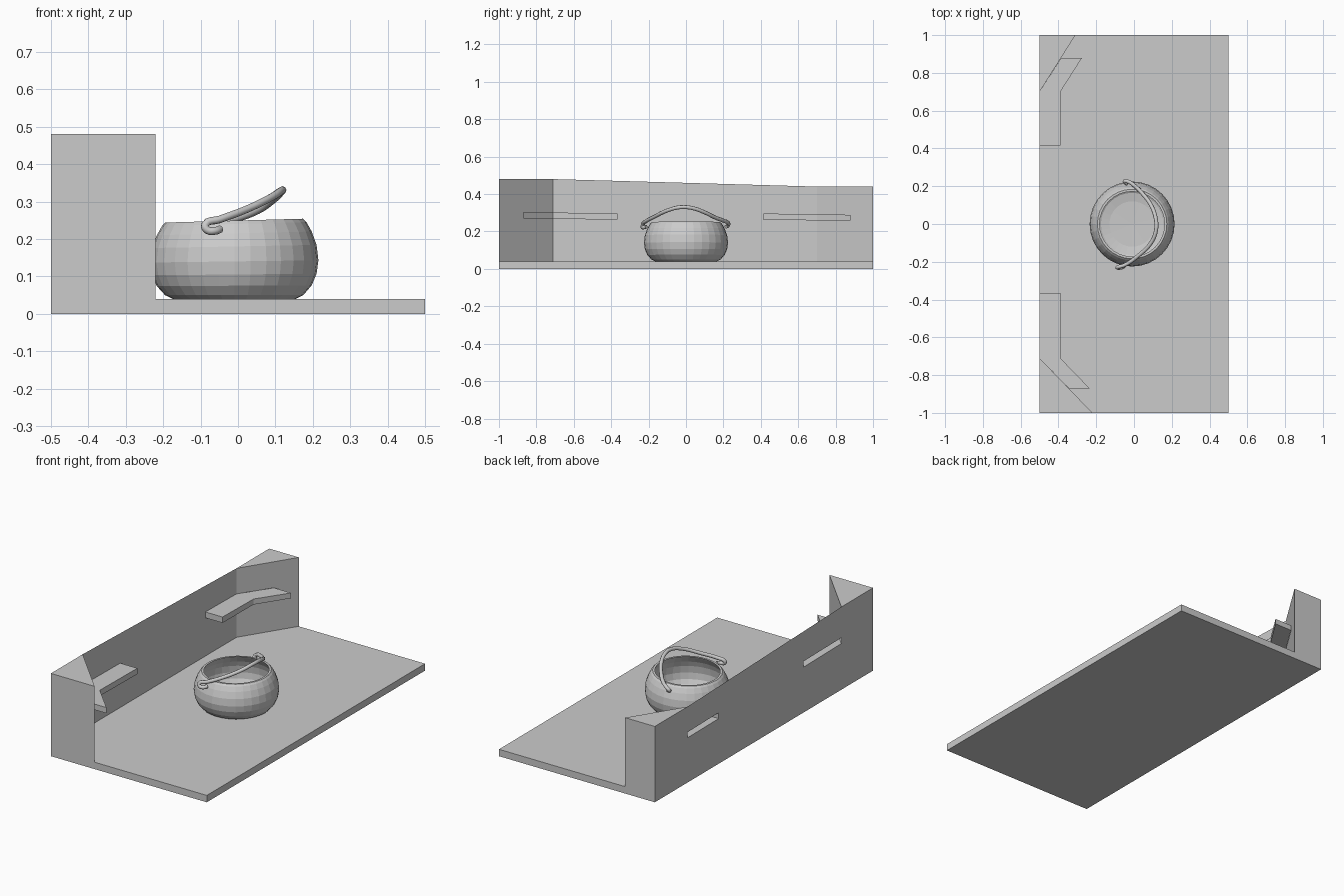
import bpy, bmesh, math

if "Cube" in bpy.data.objects:
    bpy.data.objects.remove(bpy.data.objects["Cube"])


def finish(bm, name):
    bmesh.ops.remove_doubles(bm, verts=bm.verts, dist=1e-5)
    bmesh.ops.recalc_face_normals(bm, faces=bm.faces)
    me = bpy.data.meshes.new(name)
    bm.to_mesh(me)
    bm.free()
    ob = bpy.data.objects.new(name, me)
    bpy.context.collection.objects.link(ob)
    return ob


def face(bm, pts):
    bm.faces.new([bm.verts.new(p) for p in pts])


def panel(bm, p, q, low, high):
    """Upright quad from p to q; low and high are z functions of y."""
    face(bm, [(*p, low(p[1])), (*q, low(q[1])), (*q, high(q[1])), (*p, high(p[1]))])


def ramp(y0, z0, y1, z1):
    return lambda y: z0 + (z1 - z0) * min(1, max(0, (y - y0) / (y1 - y0)))


T = 0.04
zero, floor_z = (lambda y: 0), (lambda y: T)
top = ramp(-0.7, 0.48, 0.7, 0.44)

# Each side: end y, wedge width, bend y, slot start y, shelf tip y, tip inner x, shelf heights
sides = [
    (-1, -0.22, -0.71, -0.365, -0.87, -0.345, ramp(-0.87, 0.27, -0.365, 0.263), ramp(-0.87, 0.303, -0.365, 0.297)),
    (1, -0.31, 0.70, 0.415, 0.88, -0.385, ramp(0.415, 0.262, 0.88, 0.258), ramp(0.415, 0.296, 0.88, 0.289)),
]

# Floor slab
bm = bmesh.new()
face(bm, [(-.5, -1, 0), (-.5, 1, 0), (.5, 1, 0), (.5, -1, 0)])
face(bm, [(-.22, -1, T), (.5, -1, T), (.5, 1, T), (-.31, 1, T), (-.5, .70, T), (-.5, -.71, T)])
panel(bm, (.5, -1), (.5, 1), zero, floor_z)
for end, wx, *_ in sides:
    panel(bm, (wx, end), (.5, end), zero, floor_z)
finish(bm, "floor_slab")

# Thin back wall with slots and angled corners
bm = bmesh.new()
panel(bm, (-.5, -.365), (-.5, .415), zero, top)
for end, wx, bend, start, tip, tx, lo, hi in sides:
    panel(bm, (-.5, end), (-.5, bend), zero, top)
    panel(bm, (-.5, end), (wx, end), zero, top)
    face(bm, [(-.5, end, top(end)), (wx, end, top(end)), (-.5, bend, top(bend))])
    panel(bm, (-.5, start), (-.5, bend), zero, lo)
    panel(bm, (-.5, start), (-.5, bend), hi, top)
    tx = -.5 + (wx + .5) * (tip - bend) / (end - bend)
    panel(bm, (-.5, bend), (tx, tip), floor_z, lo)
    panel(bm, (-.5, bend), (tx, tip), hi, top)
    panel(bm, (tx, tip), (wx, end), floor_z, top)
finish(bm, "back_wall")

# Bent shelves pushed out of the wall, hollow behind
for end, wx, bend, start, tip, tx, lo, hi in sides:
    bm = bmesh.new()
    inner = [(-.5, start), (-.5, bend), (tx, tip)]
    outer = [(x + .11, y) for x, y in inner]
    for i in (0, 1):
        panel(bm, outer[i], outer[i + 1], lo, hi)
        quad = [inner[i], inner[i + 1], outer[i + 1], outer[i]]
        for h in (lo, hi):
            face(bm, [(x, y, h(y)) for x, y in quad])
    for i in (0, 2):
        panel(bm, inner[i], outer[i], lo, hi)
    finish(bm, "shelf_front" if end < 0 else "shelf_back")

# Round pot, turned from a profile, with a slightly leaning rim
outside = [(0, .04), (.165, .04), (.185, .05), (.207, .075), (.22, .105), (.225, .14),
           (.22, .18), (.207, .215), (.193, .24), (.184, .249)]
inside = [(.172, .249), (.178, .238), (.195, .21), (.206, .18), (.211, .14), (.206, .105),
          (.192, .08), (.165, .062), (.12, .054), (0, .052)]
bm = bmesh.new()
verts = [bm.verts.new((r, 0, z)) for r, z in outside + inside]
edges = [bm.edges.new(e) for e in zip(verts, verts[1:])]
bmesh.ops.spin(bm, geom=verts + edges, axis=(0, 0, 1), cent=(0, 0, 0), angle=math.tau, steps=32)
for v in bm.verts:
    v.co.z += v.co.x * .028 * (v.co.z - .04) / .21
    v.co.x -= .01
finish(bm, "pot")

# Swung handle with small hooked ends
path = [(-.048, -.212, .226), (-.06, -.228, .222), (-.082, -.232, .224), (-.088, -.23, .238),
        (-.05, -.218, .252), (.02, -.17, .278), (.09, -.1, .312), (.117, -.03, .33),
        (.115, .03, .326), (.09, .1, .302), (.05, .155, .275), (.0, .205, .256),
        (-.035, .226, .245), (-.05, .224, .232), (-.035, .213, .225)]
cu = bpy.data.curves.new("handle_path", 'CURVE')
cu.dimensions = '3D'
cu.bevel_depth = .0105
cu.bevel_resolution = 2
cu.resolution_u = 4
cu.use_fill_caps = True
sp = cu.splines.new('BEZIER')
sp.bezier_points.add(len(path) - 1)
for bp, co in zip(sp.bezier_points, path):
    bp.co = co
    bp.handle_left_type = bp.handle_right_type = 'AUTO'
handle = bpy.data.objects.new("pot_handle", cu)
bpy.context.collection.objects.link(handle)
